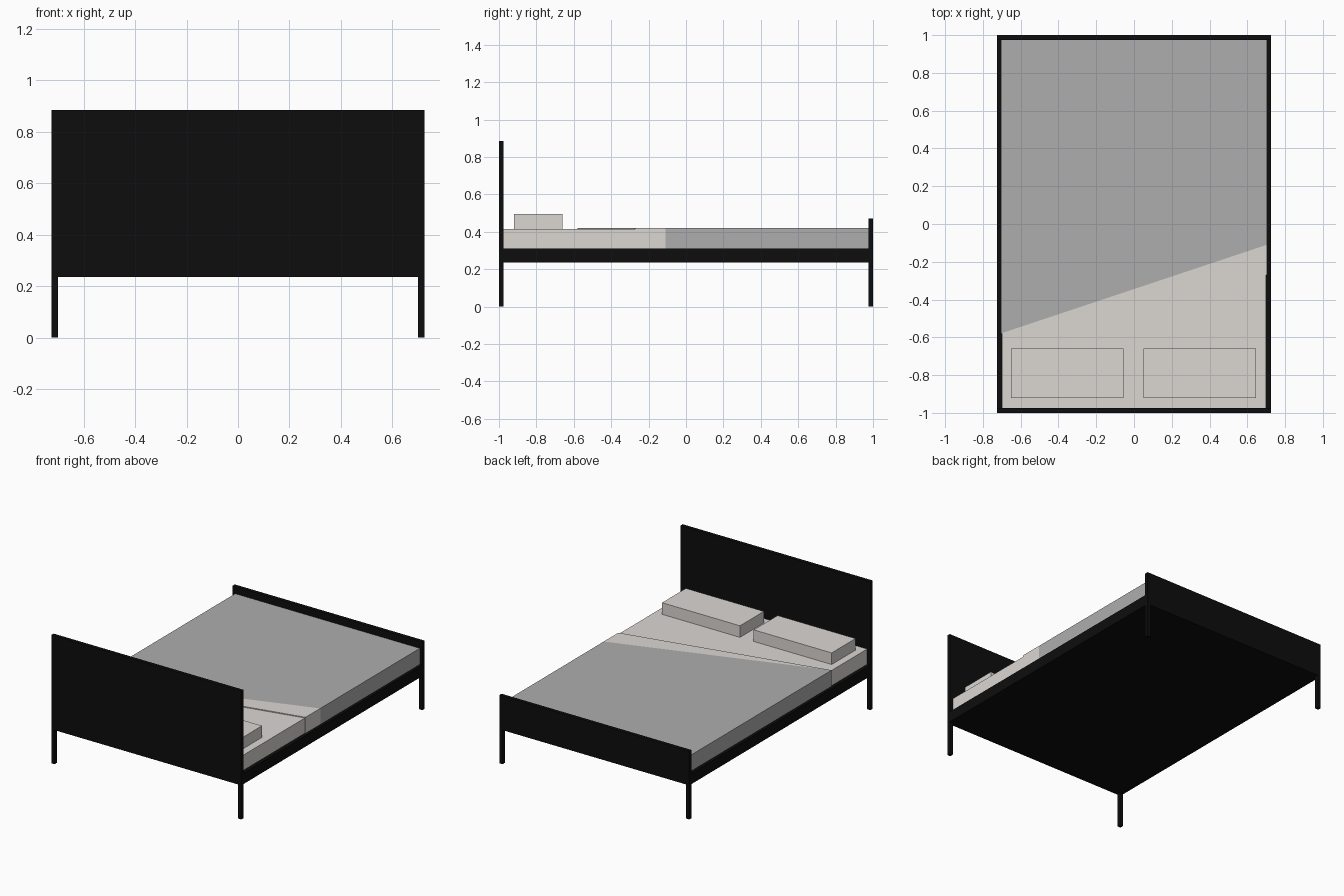
import bpy, bmesh

if "Cube" in bpy.data.objects:
    bpy.data.objects.remove(bpy.data.objects["Cube"])


def material(name, rgb):
    m = bpy.data.materials.new(name)
    m.diffuse_color = (*rgb, 1)
    m.use_nodes = True
    m.node_tree.nodes["Principled BSDF"].inputs["Base Color"].default_value = m.diffuse_color
    return m


BLACK = material("black_frame", (0.004, 0.004, 0.004))
WHITE = material("white_linen", (0.71, 0.68, 0.65))
GREY = material("grey_cover", (0.42, 0.42, 0.42))


def prism(name, outline, z0, z1, mat):
    """Extrude a counter-clockwise xy outline from z0 to z1."""
    bm = bmesh.new()
    face = bm.faces.new([bm.verts.new((x, y, z0)) for x, y in outline])
    top = bmesh.ops.extrude_face_region(bm, geom=[face])["geom"]
    bmesh.ops.translate(bm, vec=(0, 0, z1 - z0),
                        verts=[v for v in top if isinstance(v, bmesh.types.BMVert)])
    bmesh.ops.recalc_face_normals(bm, faces=bm.faces)
    mesh = bpy.data.meshes.new(name)
    bm.to_mesh(mesh)
    bm.free()
    mesh.materials.append(mat)
    ob = bpy.data.objects.new(name, mesh)
    bpy.context.collection.objects.link(ob)
    return ob


def box(name, x0, x1, y0, y1, z0, z1, mat):
    return prism(name, [(x0, y0), (x1, y0), (x1, y1), (x0, y1)], z0, z1, mat)


W, L, T = 0.725, 1.0, 0.025          # half width, half length, board thickness
BASE, DECK = 0.235, 0.31             # underside and top of the bed base
HEAD, FOOT = 0.885, 0.47             # board heights
XI, YI = W - T, L - T                # inner limits

# Corner posts, headboard and footboard
for end, y0, y1, top in (("head", -L, -YI, HEAD), ("foot", YI, L, FOOT)):
    box(end + "board", -XI, XI, y0, y1, BASE, top, BLACK)
    box(end + "_leg_left", -W, -XI, y0, y1, 0, top, BLACK)
    box(end + "_leg_right", XI, W, y0, y1, 0, top, BLACK)

# Bed base with side rails
box("bed_base", -W, W, -YI, YI, BASE, DECK, BLACK)

# Mattress
box("mattress", -XI, XI, -YI, YI, DECK, 0.415, WHITE)

# Blanket with slanted edge, and its triangular turned-down corner
B = XI + 0.005
prism("blanket", [(-B, -0.58), (B, -0.11), (B, YI), (-B, YI)], DECK, 0.421, GREY)
prism("blanket_fold", [(-B, -0.58), (B, -0.27), (B, -0.11)], DECK, 0.421, WHITE)

# Pillows
for side, x0, x1 in (("left", -0.65, -0.055), ("right", 0.05, 0.645)):
    box("pillow_" + side, x0, x1, -0.92, -0.66, 0.415, 0.495, WHITE)
